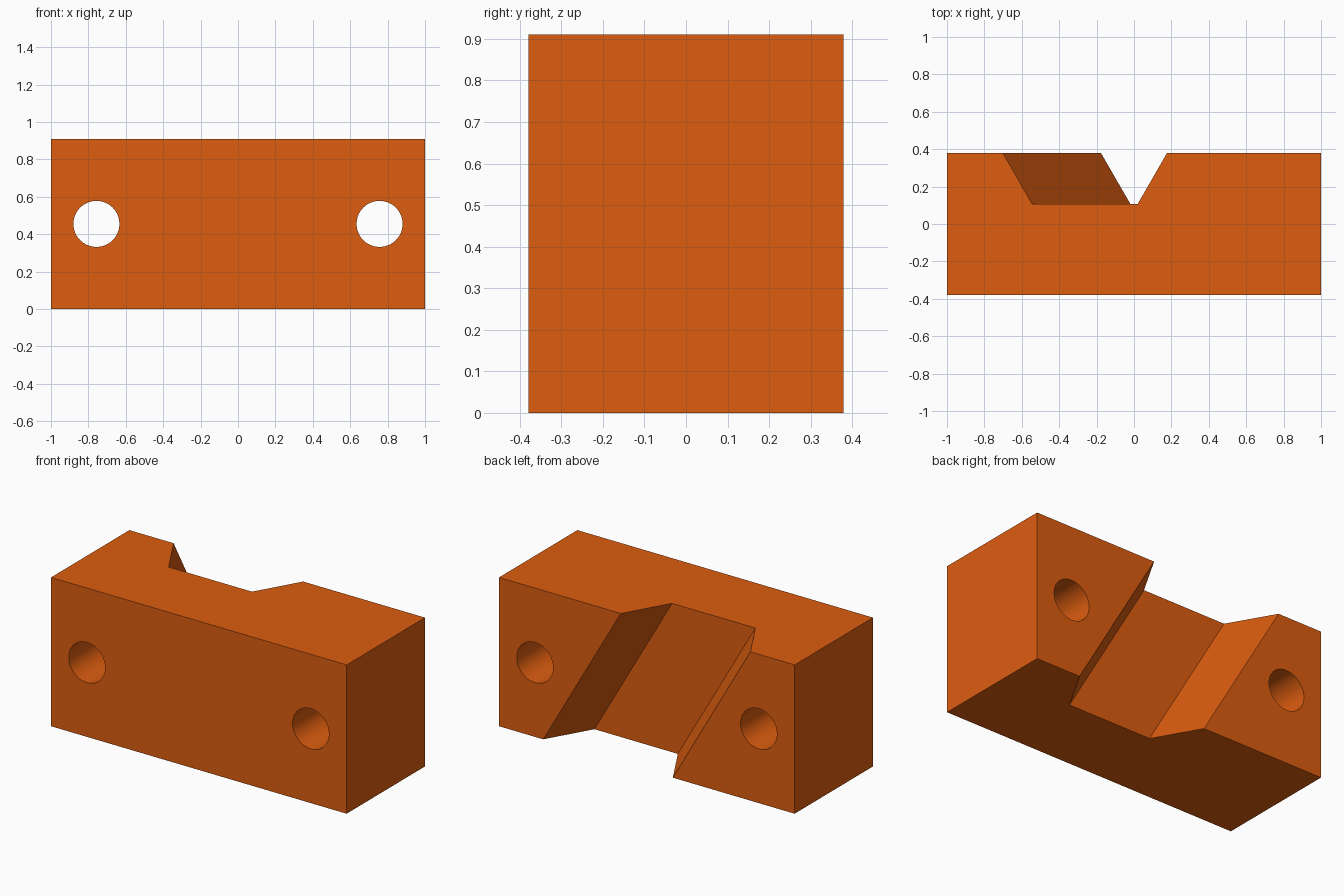
import bpy, bmesh, math
from mathutils import Vector

if "Cube" in bpy.data.objects:
    bpy.data.objects.remove(bpy.data.objects["Cube"])

W, D, H = 2.0, 0.757, 0.91
BACK = D / 2
FLOOR_Y = 0.107             # depth of the groove floor
HALF_FLOOR, HALF_OPEN = 0.282, 0.4385
SHIFT = 0.2625              # sideways lean of the groove at top and bottom
HOLE_X, HOLE_R = 0.757, 0.123


def obj_from_bmesh(name, bm):
    bmesh.ops.recalc_face_normals(bm, faces=bm.faces)
    mesh = bpy.data.meshes.new(name)
    bm.to_mesh(mesh)
    bm.free()
    obj = bpy.data.objects.new(name, mesh)
    bpy.context.collection.objects.link(obj)
    return obj


def cut(target, cutter):
    cutter.hide_render = True
    mod = target.modifiers.new("cut", 'BOOLEAN')
    mod.operation = 'DIFFERENCE'
    mod.solver = 'EXACT'
    mod.object = cutter
    bpy.context.view_layer.objects.active = target
    bpy.ops.object.modifier_apply(modifier=mod.name)
    bpy.data.objects.remove(cutter)


# main block
bpy.ops.mesh.primitive_cube_add(size=1, location=(0, 0, H / 2))
block = bpy.context.object
block.name = "clamp_block"
block.scale = (W, D, H)
bpy.ops.object.transform_apply(location=True, scale=True)

# slanted dovetail-like groove: a trapezoid swept along a leaning line
over = 0.1
half_out = HALF_OPEN + (HALF_OPEN - HALF_FLOOR) / (BACK - FLOOR_Y) * over
section = [(-half_out, BACK + over), (-HALF_FLOOR, FLOOR_Y),
           (HALF_FLOOR, FLOOR_Y), (half_out, BACK + over)]
lean = 2 * SHIFT / H
bm = bmesh.new()
z0, z1 = -over, H + over
face = bm.faces.new([bm.verts.new((x + SHIFT - lean * z0, y, z0)) for x, y in section])
ext = bmesh.ops.extrude_face_region(bm, geom=[face], use_keep_orig=True)
top = [v for v in ext["geom"] if isinstance(v, bmesh.types.BMVert)]
bmesh.ops.translate(bm, verts=top, vec=Vector((-lean * (z1 - z0), 0, z1 - z0)))
cut(block, obj_from_bmesh("groove_cutter", bm))

# two bolt holes through the depth
for side in (-1, 1):
    bpy.ops.mesh.primitive_cylinder_add(
        vertices=64, radius=HOLE_R, depth=D + 0.4,
        location=(side * HOLE_X, 0, H / 2), rotation=(math.pi / 2, 0, 0))
    cut(block, bpy.context.object)

# orange finish, smooth hole walls, crisp edges
mat = bpy.data.materials.new("orange")
mat.diffuse_color = (0.72, 0.11, 0.005, 1)
mat.use_nodes = True
mat.node_tree.nodes["Principled BSDF"].inputs["Base Color"].default_value = mat.diffuse_color
block.data.materials.clear()
block.data.materials.append(mat)
bpy.ops.object.select_all(action='DESELECT')
block.select_set(True)
bpy.context.view_layer.objects.active = block
bpy.ops.object.shade_smooth_by_angle(angle=math.radians(25))
